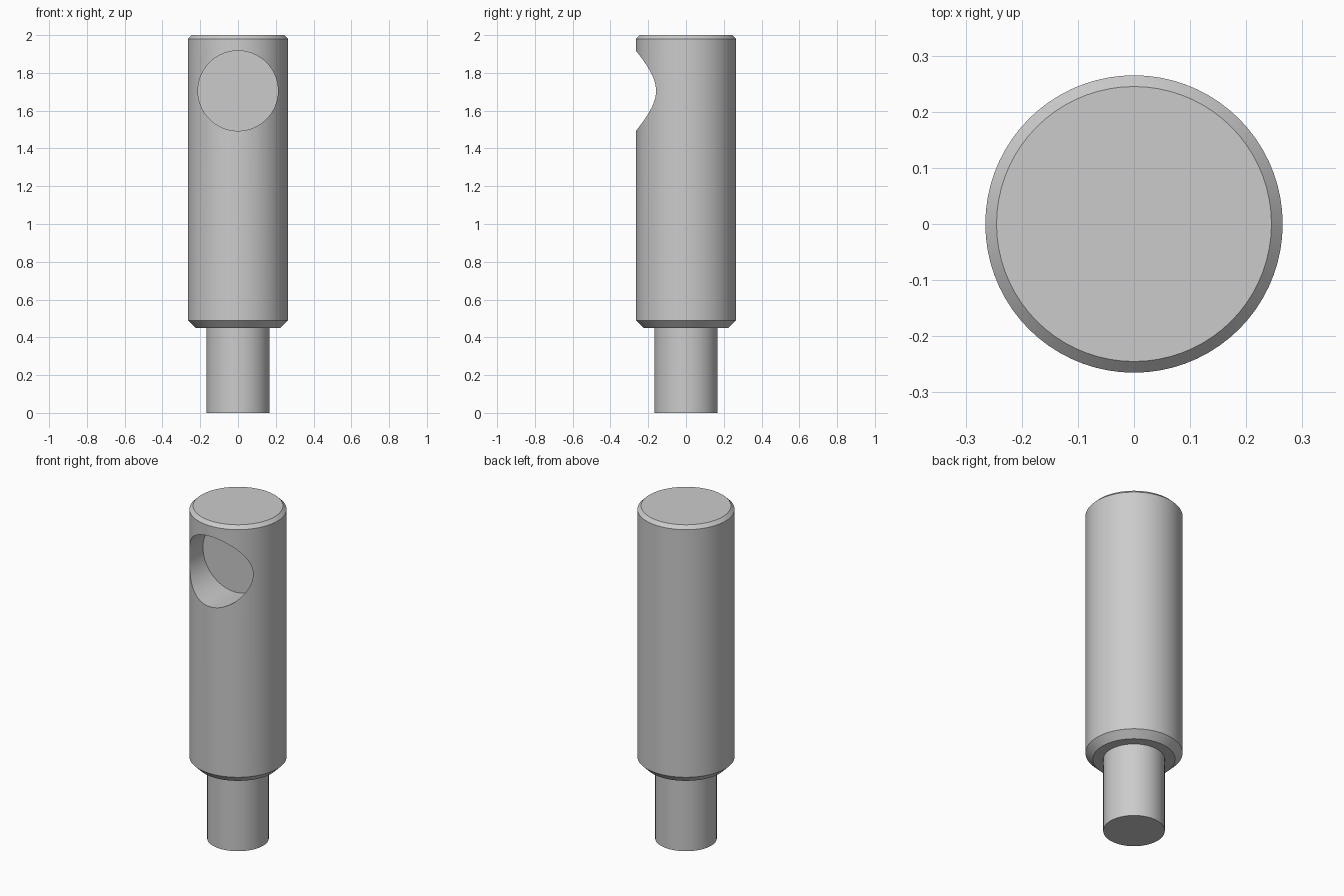
import bpy
import bmesh
import math
from mathutils import Matrix, Vector

SEGMENTS = 72
BODY_R, SHANK_R = 0.265, 0.168
SHOULDER_Z, TOP_Z = 0.45, 2.0
LOWER_CHAMFER, UPPER_CHAMFER = 0.04, 0.02
HOLE_R, HOLE_Z, HOLE_FLOOR_Y = 0.212, 1.705, -0.03

cube = bpy.data.objects.get("Cube")
if cube:
    bpy.data.objects.remove(cube, do_unlink=True)

grey = bpy.data.materials.new("light grey metal")
grey.use_nodes = True
colour = (0.6, 0.6, 0.6, 1)
grey.diffuse_color = colour
grey.node_tree.nodes["Principled BSDF"].inputs["Base Color"].default_value = colour


def add_object(name, bm):
    mesh = bpy.data.meshes.new(name)
    bmesh.ops.recalc_face_normals(bm, faces=bm.faces)
    bm.to_mesh(mesh)
    bm.free()
    mesh.materials.append(grey)
    obj = bpy.data.objects.new(name, mesh)
    bpy.context.collection.objects.link(obj)
    return obj


def turned(name, profile):
    """Spin a radius/height profile around z and cap both ends."""
    bm = bmesh.new()
    rings = []
    for r, z in profile:
        angles = [math.tau * i / SEGMENTS for i in range(SEGMENTS)]
        rings.append([bm.verts.new((r * math.cos(a), r * math.sin(a), z)) for a in angles])
    for low, high in zip(rings, rings[1:]):
        for i in range(SEGMENTS):
            j = (i + 1) % SEGMENTS
            bm.faces.new((low[i], low[j], high[j], high[i]))
    bm.faces.new(rings[0])
    bm.faces.new(rings[-1])
    return add_object(name, bm)


# Stepped pin: narrow shank, chamfered shoulder, wide body, chamfered top
pin = turned("stepped_pin", [
    (SHANK_R, 0),
    (SHANK_R, SHOULDER_Z),
    (BODY_R - LOWER_CHAMFER, SHOULDER_Z),
    (BODY_R, SHOULDER_Z + LOWER_CHAMFER),
    (BODY_R, TOP_Z - UPPER_CHAMFER),
    (BODY_R - UPPER_CHAMFER, TOP_Z),
])

# Flat-bottomed blind hole bored into the front
depth = 0.5
bm = bmesh.new()
bmesh.ops.create_cone(
    bm, cap_ends=True, segments=SEGMENTS, radius1=HOLE_R, radius2=HOLE_R, depth=depth,
    matrix=Matrix.Translation(Vector((0, HOLE_FLOOR_Y - depth / 2, HOLE_Z)))
    @ Matrix.Rotation(math.pi / 2, 4, "X"))
cutter = add_object("hole_cutter", bm)
cutter.hide_render = True

bore = pin.modifiers.new("front hole", "BOOLEAN")
bore.operation = "DIFFERENCE"
bore.solver = "EXACT"
bore.object = cutter

bpy.ops.object.select_all(action="DESELECT")
pin.select_set(True)
bpy.context.view_layer.objects.active = pin
bpy.ops.object.modifier_apply(modifier=bore.name)
bpy.data.objects.remove(cutter, do_unlink=True)

# Smooth walls with crisp rims
bpy.ops.object.shade_smooth_by_angle(angle=math.radians(30))
